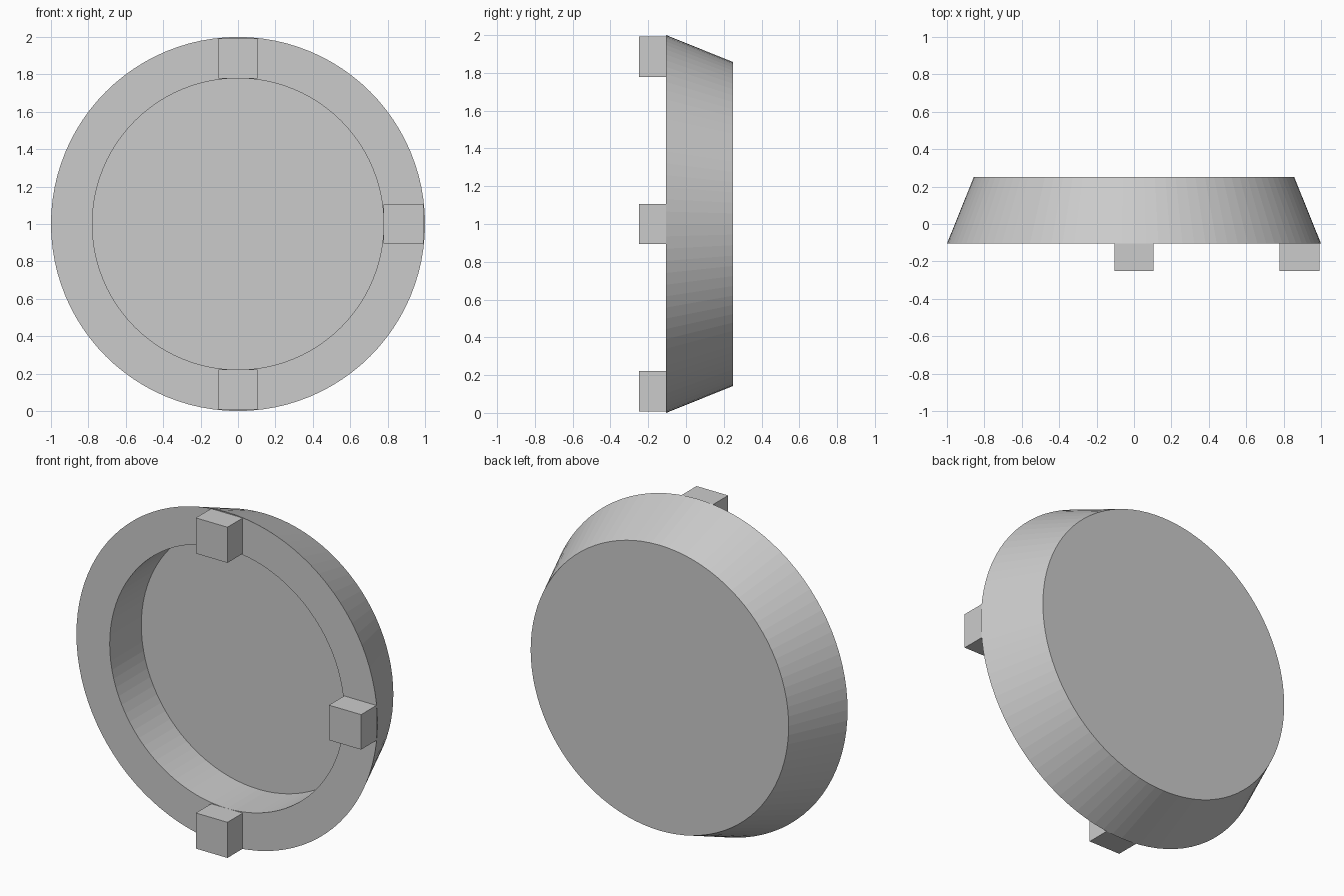
import bpy, bmesh, math

if "Cube" in bpy.data.objects:
    bpy.data.objects.remove(bpy.data.objects["Cube"])

SEGMENTS = 96
CENTRE_Z = 1.0
FRONT, BACK, FLOOR, TAB_FRONT = -0.105, 0.25, 0.195, -0.25


def finish(bm, name):
    bmesh.ops.recalc_face_normals(bm, faces=bm.faces)
    mesh = bpy.data.meshes.new(name)
    bm.to_mesh(mesh)
    bm.free()
    obj = bpy.data.objects.new(name, mesh)
    bpy.context.collection.objects.link(obj)
    return obj


def lathe(name, profile):
    """Round solid about the y axis from (radius, y) rings, capped at both ends."""
    bm = bmesh.new()
    rings = []
    for radius, y in profile:
        ring = []
        for i in range(SEGMENTS):
            a = 2 * math.pi * i / SEGMENTS
            ring.append(bm.verts.new((radius * math.cos(a), y,
                                      CENTRE_Z + radius * math.sin(a))))
        rings.append(ring)
    for a, b in zip(rings, rings[1:]):
        for i in range(SEGMENTS):
            j = (i + 1) % SEGMENTS
            bm.faces.new((a[i], a[j], b[j], b[i]))
    bm.faces.new(rings[0])
    bm.faces.new(rings[-1])
    return finish(bm, name)


def block(name, centre, size):
    bm = bmesh.new()
    bmesh.ops.create_cube(bm, size=1)
    bmesh.ops.scale(bm, vec=size, verts=bm.verts)
    bmesh.ops.translate(bm, vec=centre, verts=bm.verts)
    return finish(bm, name)


# Tapered dish: recess floor, straight inner wall, front rim, sloped side, back
lathe("dish", [(0.779, FLOOR), (0.779, FRONT), (1.0, FRONT), (0.857, BACK)])

# Three square tabs on the front rim: right, top and bottom
tab_y = (FRONT + TAB_FRONT) / 2
depth = FRONT - TAB_FRONT
reach = 0.886
block("right_tab", (reach, tab_y, CENTRE_Z), (0.214, depth, 0.21))
for name, side in (("top_tab", 1), ("bottom_tab", -1)):
    block(name, (0, tab_y, CENTRE_Z + side * reach), (0.21, depth, 0.214))
